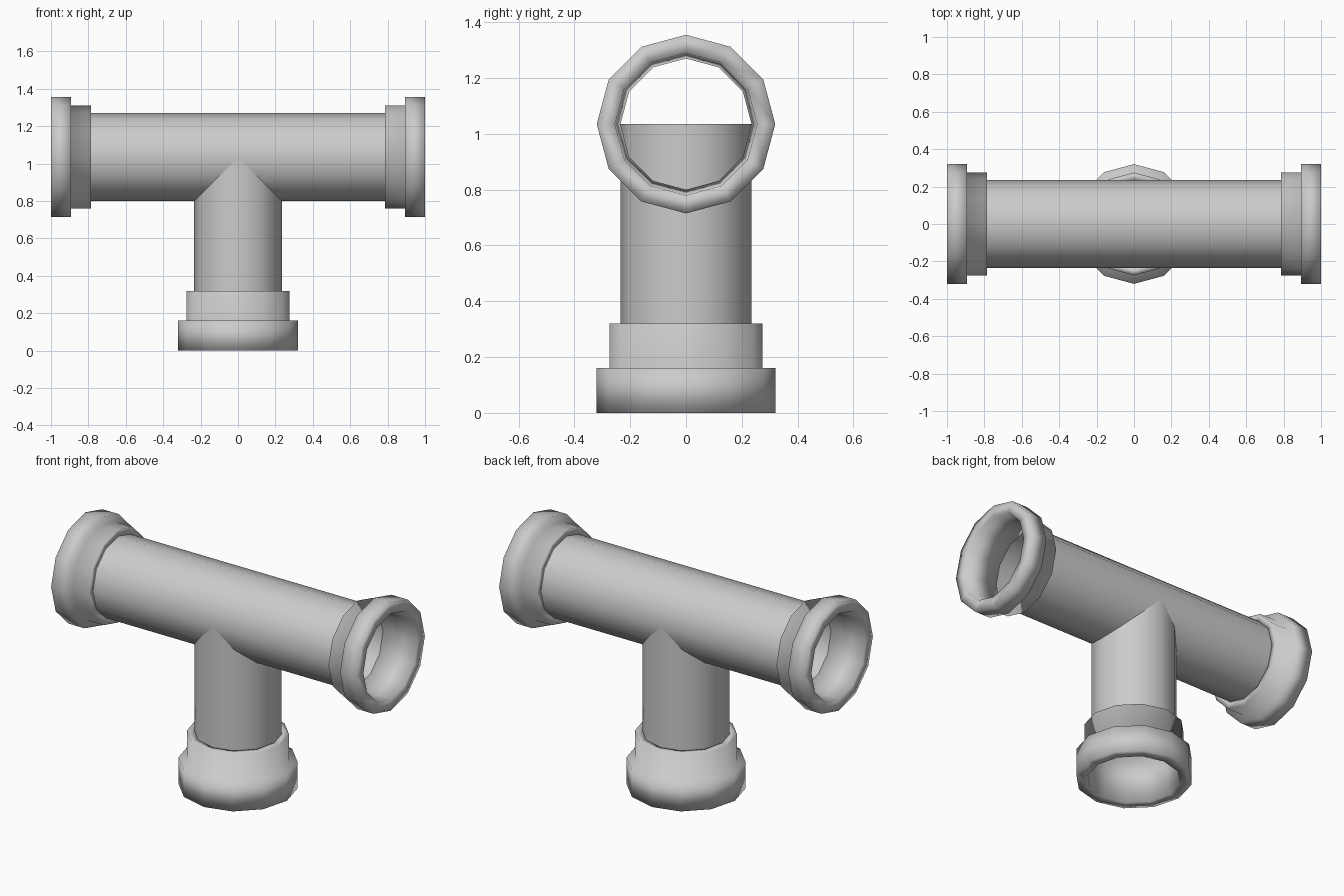
import bpy, bmesh
from math import cos, sin, pi
from mathutils import Matrix

if "Cube" in bpy.data.objects:
    bpy.data.objects.remove(bpy.data.objects["Cube"])

SIDES = 12
AXIS_Z = 1.035      # height of the horizontal pipe's axis
R_PIPE, R_COLLAR, R_RIM, R_MOUTH = 0.235, 0.275, 0.32, 0.255


def lathe(name, profile, matrix, closed=False):
    """Turn (radius, height) points around local z into a smooth 12-sided part."""
    bm = bmesh.new()
    rings = [[bm.verts.new((r * cos(2 * pi * i / SIDES), r * sin(2 * pi * i / SIDES), z))
              for i in range(SIDES)] for r, z in profile]
    pairs = list(zip(rings, rings[1:]))
    if closed:
        pairs.append((rings[-1], rings[0]))
    for a, b in pairs:
        for i in range(SIDES):
            j = (i + 1) % SIDES
            bm.faces.new((a[i], a[j], b[j], b[i])).smooth = True
    bm.transform(matrix)
    mesh = bpy.data.meshes.new(name)
    bm.to_mesh(mesh)
    bm.free()
    obj = bpy.data.objects.new(name, mesh)
    bpy.context.collection.objects.link(obj)
    return obj


def socket(name, length, step, matrix):
    """Stepped end socket: collar, wider rim, and a mouth tapering to the bore."""
    start = length - 2 * step
    profile = [(R_PIPE, start), (R_COLLAR, start), (R_COLLAR, length - step),
               (R_RIM, length - step), (R_RIM, length), (R_MOUTH, length)]
    return lathe(name, profile, matrix, closed=True)


centre = Matrix.Translation((0, 0, AXIS_Z))
right = centre @ Matrix.Rotation(pi / 2, 4, 'Y')
left = centre @ Matrix.Rotation(-pi / 2, 4, 'Y')
down = centre @ Matrix.Rotation(pi, 4, 'X')

# Horizontal run with a socket at each end
lathe("run_pipe", [(R_PIPE, -0.785), (R_PIPE, 0.785)], right)
socket("right_socket", 1.0, 0.1075, right)
socket("left_socket", 1.0, 0.1075, left)

# Vertical branch, reaching up to the run's axis
lathe("branch_pipe", [(R_PIPE, 0), (R_PIPE, AXIS_Z - 0.32)], down)
socket("branch_socket", AXIS_Z, 0.16, down)
